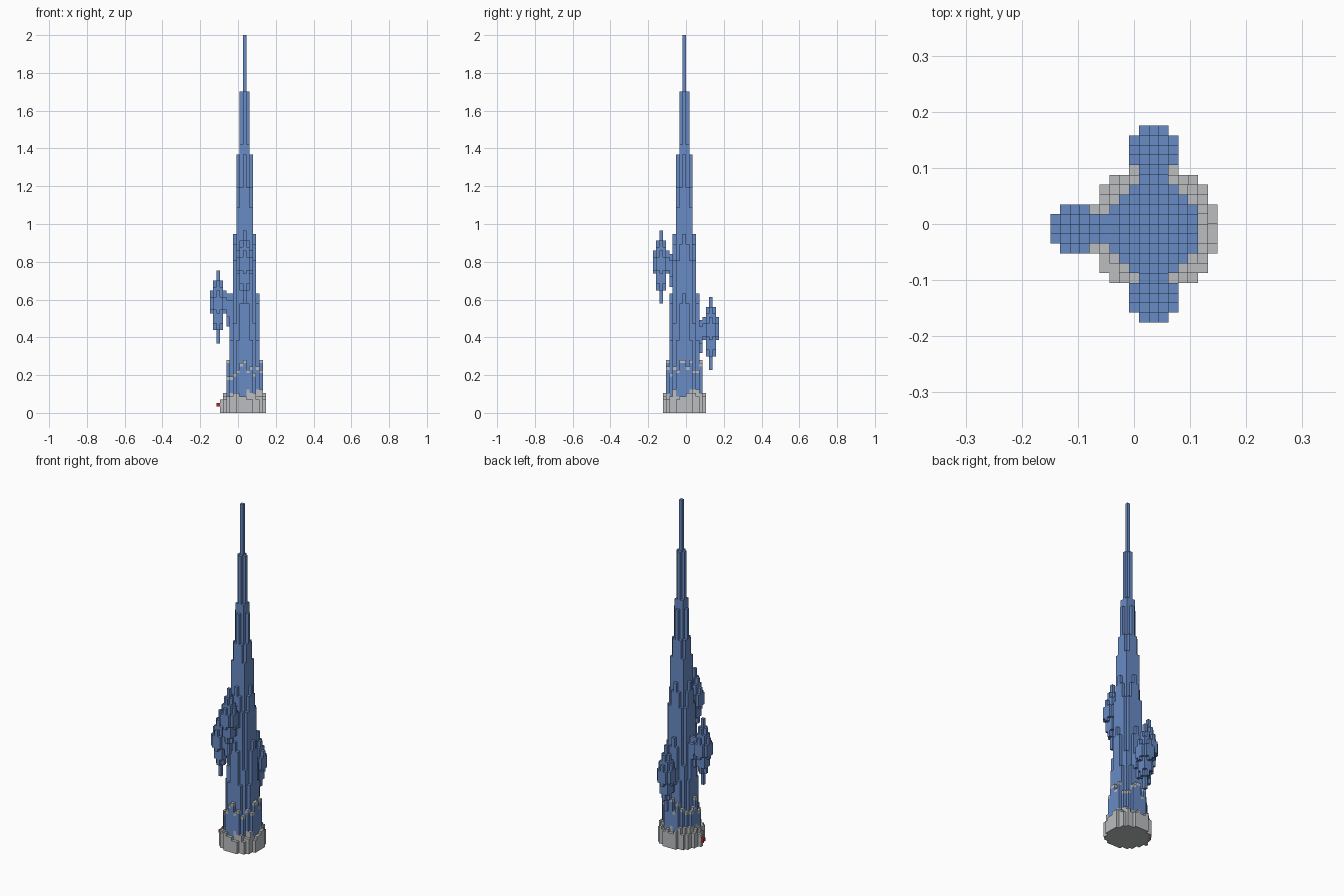
import bpy, bmesh, math, random
from mathutils import Vector

random.seed(4)
cube = bpy.data.objects.get("Cube")
if cube:
    bpy.data.objects.remove(cube, do_unlink=True)

V = 2 / 114                                  # edge of one block
ORIGIN = Vector((0.0351, -0.0088, 0))        # axis of the main spire


def material(name, rgb):
    m = bpy.data.materials.new(name)
    m.use_nodes = True
    m.diffuse_color = (*rgb, 1)
    m.node_tree.nodes["Principled BSDF"].inputs["Base Color"].default_value = (*rgb, 1)
    return m


MATS = [material("crystal_blue", (0.14, 0.26, 0.56)),
        material("stone_grey", (0.50, 0.51, 0.52)),
        material("signal_red", (0.50, 0.02, 0.02))]
BLUE, GREY, RED = range(3)
blocks = {}                                  # grid cell -> (part, colour)


def column(part, x, y, low, high, colour):
    for z in range(low, high):
        blocks.setdefault((x, y, z), (part, colour))


def disc(radius):
    r = math.ceil(radius)
    return [(x, y, math.hypot(x, y)) for x in range(-r, r + 1)
            for y in range(-r, r + 1) if math.hypot(x, y) <= radius]


# Main spire: column heights fall in steps with distance from the axis
STEPS = [(0, 114), (1, 97), (1.5, 81), (2, 78), (2.3, 68), (2.9, 62),
         (3, 54), (3.2, 51), (3.7, 46), (4, 36), (4.2, 33), (4.3, 27), (4.5, 22)]
for x, y, d in disc(4.5):
    top = next(h for reach, h in STEPS if d <= reach)
    column("main_spire", x, y, 0, 1, GREY)
    column("main_spire", x, y, 1, top, BLUE)

# Collar of uneven columns with stone caps, and the stone foundation round it
for x, y, d in disc(6.41):
    if 4.5 < d <= 5.4:
        top = 16 if 0 in (x, y) else random.randint(11, 16)
        foot = random.randint(5, 7)
        column("foundation", x, y, 0, foot, GREY)
        column("collar", x, y, foot, top - 1, BLUE)
        column("collar", x, y, top - 1, top, GREY)
    elif d > 5.4:
        column("foundation", x, y, 0, random.randint(4, 6) if d > 5.9 else random.randint(5, 7), GREY)

# Entrance step and its red marker
column("entrance_step", -7, 0, 0, 4, GREY)
column("entrance_marker", -8, 0, 2, 3, RED)

# Three hanging pods: columns shorten away from each pod's axis
POD = [(0, -11, 11), (1, -7, 8), (1.5, -5, 6), (2, -2, 5), (2.3, -1, 3)]
PODS = [("right_pod", -8, 0, 32), ("front_pod", 0, -7, 44), ("back_pod", 0, 8, 24)]
for part, px, py, mid in PODS:
    for x, y, d in disc(2.3):
        low, high = next((a, b) for reach, a, b in POD if d <= reach)
        column(part, px + x, py + y, mid + low, mid + high, BLUE)
    # bracket that ties the pod to the spire
    reach = max(abs(px), abs(py)) - 3
    sx, sy = (px > 0) - (px < 0), (py > 0) - (py < 0)
    for side in (-1, 0, 1):
        low, high = (-6, 4) if side == 0 else (-3, 2)
        for step in (reach - 1, reach):
            column(part, sx * step + sy * side, sy * step + sx * side,
                   mid + low, mid + high, BLUE)


# Skin every part with only its exposed block faces
def build(part):
    bm = bmesh.new()
    for cell, (owner, colour) in blocks.items():
        if owner != part:
            continue
        c = Vector(cell) + Vector((0, 0, 0.5))
        for axis in range(3):
            for sign in (-1, 1):
                n = Vector((0, 0, 0))
                n[axis] = sign
                if tuple(int(v) for v in Vector(cell) + n) in blocks:
                    continue
                u = Vector((0, 0, 0))
                u[(axis + 1) % 3] = 1
                w = n.cross(u)
                corners = [c + (n + a * u + b * w) / 2
                           for a, b in ((-1, -1), (1, -1), (1, 1), (-1, 1))]
                f = bm.faces.new([bm.verts.new(p * V + ORIGIN) for p in corners])
                f.material_index = colour
    bmesh.ops.remove_doubles(bm, verts=bm.verts, dist=V / 50)
    bmesh.ops.dissolve_limit(bm, angle_limit=0.01, verts=bm.verts, edges=bm.edges,
                             delimit={'MATERIAL'})
    mesh = bpy.data.meshes.new(part)
    bm.to_mesh(mesh)
    bm.free()
    for m in MATS:
        mesh.materials.append(m)
    bpy.context.collection.objects.link(bpy.data.objects.new(part, mesh))


for part in sorted({owner for owner, _ in blocks.values()}):
    build(part)
